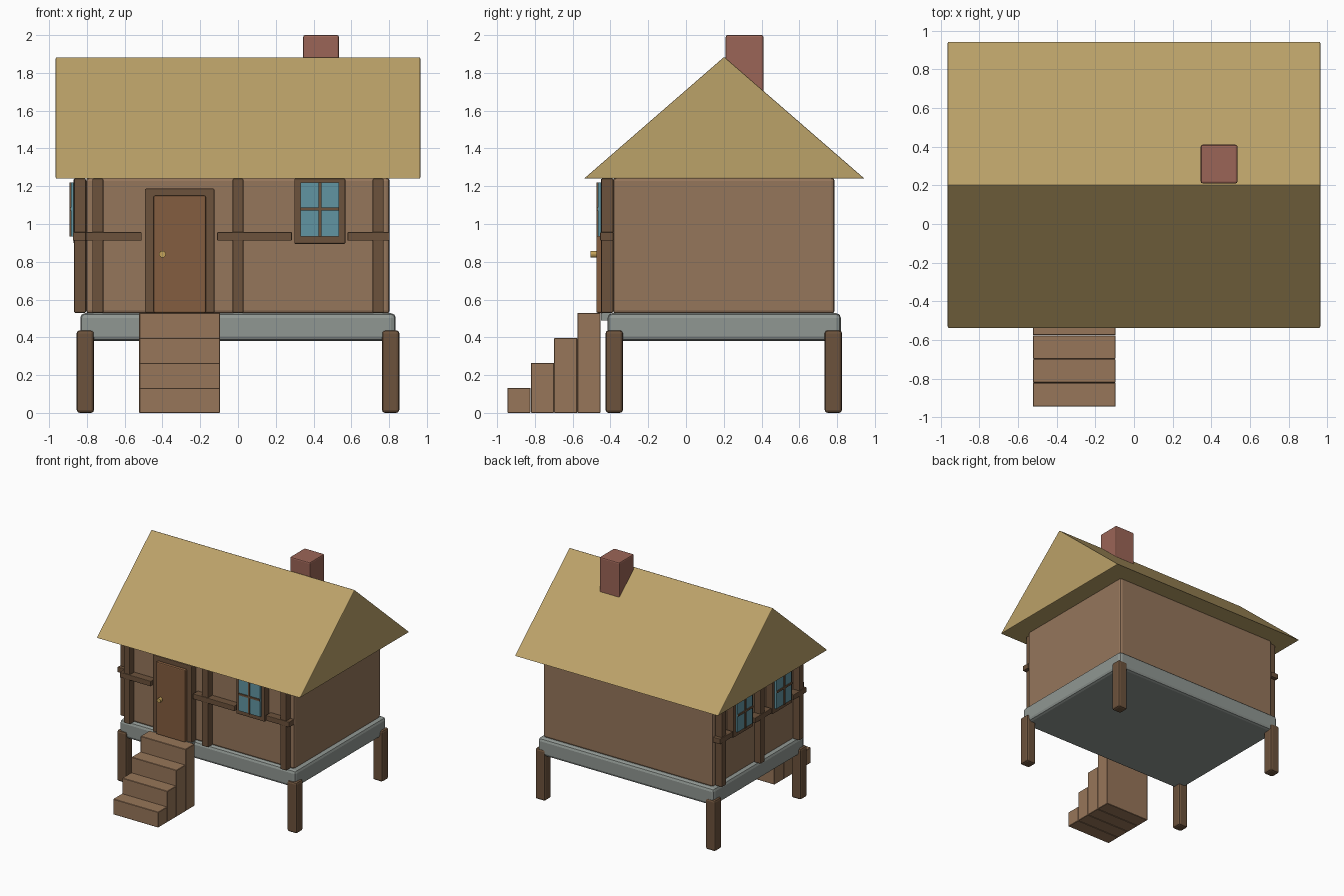
import bpy, bmesh
from math import pi
from mathutils import Matrix

if "Cube" in bpy.data.objects:
    bpy.data.objects.remove(bpy.data.objects["Cube"])


def mat(name, r, g, b):
    m = bpy.data.materials.new(name)
    m.diffuse_color = (r, g, b, 1)
    m.use_nodes = True
    m.node_tree.nodes["Principled BSDF"].inputs["Base Color"].default_value = m.diffuse_color
    return m


THATCH = mat("thatch", 0.50, 0.36, 0.14)
PLASTER = mat("plaster", 0.30, 0.18, 0.105)
TIMBER = mat("timber", 0.15, 0.085, 0.045)
DOOR = mat("door_wood", 0.23, 0.11, 0.05)
STEP = mat("step_wood", 0.31, 0.18, 0.10)
GLASS = mat("glass", 0.12, 0.30, 0.36)
BRICK = mat("brick", 0.33, 0.13, 0.095)
STONE = mat("stone", 0.28, 0.31, 0.29)
BRASS = mat("brass", 0.55, 0.36, 0.10)


def finish(name, bm, material, bevel=0.0, segments=2):
    me = bpy.data.meshes.new(name)
    bmesh.ops.recalc_face_normals(bm, faces=bm.faces)
    bm.to_mesh(me)
    bm.free()
    ob = bpy.data.objects.new(name, me)
    bpy.context.collection.objects.link(ob)
    me.materials.append(material)
    if bevel:
        b = ob.modifiers.new("bevel", "BEVEL")
        b.width, b.segments = bevel, segments
    return ob


def box(name, x, y, z, material, bevel=0.0, segments=2):
    bm = bmesh.new()
    bmesh.ops.create_cube(bm, size=1)
    for v in bm.verts:
        for i, (lo, hi) in enumerate((x, y, z)):
            v.co[i] = lo if v.co[i] < 0 else hi
    return finish(name, bm, material, bevel, segments)


FRONT, LEFT = -0.385, -0.805


def on_wall(side, name, u, out, z, material, bevel=0.0):
    """Box on the front or left wall: u runs along the wall, out is its depth."""
    if side == "front":
        return box(name, u, (FRONT - out, FRONT), z, material, bevel)
    return box(name, (LEFT - out, LEFT), u, z, material, bevel)


def window(side, c):
    on_wall(side, side + "_window_frame", (c - 0.135, c + 0.135), 0.065, (0.895, 1.24), TIMBER, 0.006)
    on_wall(side, side + "_window_glass", (c - 0.103, c + 0.103), 0.080, (0.935, 1.22), GLASS)
    on_wall(side, side + "_window_upright", (c - 0.008, c + 0.008), 0.088, (0.935, 1.22), TIMBER)
    on_wall(side, side + "_window_crossbar", (c - 0.103, c + 0.103), 0.088, (1.072, 1.088), TIMBER)


# Stilts and stone platform
for x in (-0.808, 0.808):
    for y in (-0.38, 0.78):
        box("stilt", (x - 0.046, x + 0.046), (y - 0.046, y + 0.046), (0, 0.437), TIMBER, 0.016)
box("platform", (-0.835, 0.835), (-0.415, 0.82), (0.38, 0.528), STONE, 0.025)
box("door_sill", (-0.49, -0.125), (-0.45, -0.40), (0.49, 0.53), STONE)

# Walls
box("walls", (-0.805, 0.803), (-0.387, 0.787), (0.525, 1.245), PLASTER, 0.018)

# Gabled roof: triangular profile swept along x
bm = bmesh.new()
profile = [(-0.54, 1.24), (0.945, 1.24), (0.2025, 1.885)]
face = bm.faces.new([bm.verts.new((-0.965, y, z)) for y, z in profile])
ext = bmesh.ops.extrude_face_region(bm, geom=[face])
bmesh.ops.translate(bm, vec=(1.93, 0, 0), verts=[g for g in ext["geom"] if isinstance(g, bmesh.types.BMVert)])
finish("roof", bm, THATCH, 0.006)

# Chimney
box("chimney", (0.345, 0.535), (0.21, 0.41), (1.6, 2.0), BRICK, 0.01)

# Timber posts
for side, places in (("front", (-0.742, 0, 0.742)), ("left", (0.725, 0.2, -0.325))):
    for p in places:
        on_wall(side, side + "_post", (p - 0.029, p + 0.029), 0.063, (0.53, 1.24), TIMBER, 0.006)

# Timber rails, broken at the door and windows
rails = {"front": [(-0.805, -0.51), (-0.11, 0.285), (0.58, 0.803)],
         "left": [(-0.385, -0.21), (0.09, 0.315), (0.61, 0.785)]}
for side, spans in rails.items():
    for span in spans:
        on_wall(side, side + "_rail", span, 0.069, (0.912, 0.957), TIMBER, 0.004)

# Windows
window("front", 0.433)
window("left", 0.4625)
window("left", -0.0625)

# Door with frame and knob
on_wall("front", "door_frame", (-0.493, -0.125), 0.065, (0.53, 1.187), TIMBER, 0.006)
on_wall("front", "door", (-0.447, -0.17), 0.09, (0.53, 1.15), DOOR, 0.008)
bm = bmesh.new()
bmesh.ops.create_cone(bm, cap_ends=True, segments=16, radius1=0.018, radius2=0.018, depth=0.035,
                      matrix=Matrix.Translation((-0.40, -0.487, 0.84)) @ Matrix.Rotation(pi / 2, 4, "X"))
finish("door_knob", bm, BRASS)

# Stairs: four solid blocks rising to the door
for i in range(4):
    y = -0.945 + i * 0.1235
    box("stair_step", (-0.523, -0.095), (y, y + 0.1225), (0, 0.1325 * (i + 1)), STEP, 0.003, 1)
